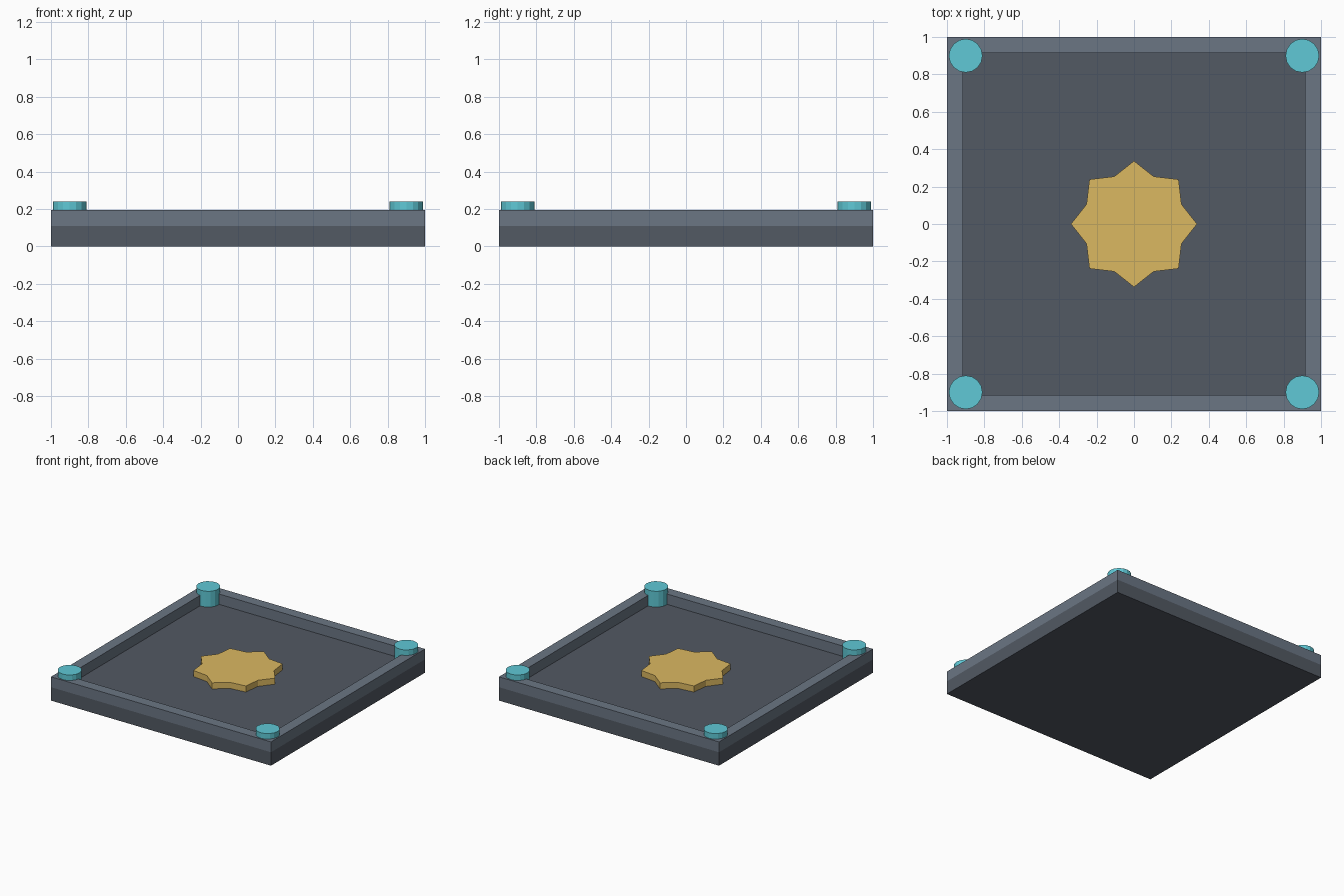
import bpy, bmesh
from math import pi, sin, cos

if "Cube" in bpy.data.objects:
    bpy.data.objects.remove(bpy.data.objects["Cube"])


def material(name, rgb):
    m = bpy.data.materials.new(name)
    m.diffuse_color = (*rgb, 1)
    m.use_nodes = True
    m.node_tree.nodes["Principled BSDF"].inputs["Base Color"].default_value = m.diffuse_color
    return m


def prism(name, outline, z0, z1, mat):
    """Extrude a flat outline from z0 up to z1."""
    bm = bmesh.new()
    base = bm.faces.new([bm.verts.new((x, y, z0)) for x, y in outline])
    top = bmesh.ops.extrude_face_region(bm, geom=[base], use_keep_orig=True)["geom"]
    verts = [v for v in top if isinstance(v, bmesh.types.BMVert)]
    bmesh.ops.translate(bm, verts=verts, vec=(0, 0, z1 - z0))
    bmesh.ops.recalc_face_normals(bm, faces=bm.faces)
    me = bpy.data.meshes.new(name)
    bm.to_mesh(me)
    bm.free()
    me.materials.append(mat)
    ob = bpy.data.objects.new(name, me)
    bpy.context.collection.objects.link(ob)
    return ob


def ring(radii, n, cx=0, cy=0):
    """n points round a centre, cycling through the given radii."""
    return [(cx + radii[i % len(radii)] * cos(2 * pi * i / n),
             cy + radii[i % len(radii)] * sin(2 * pi * i / n)) for i in range(n)]


def square(h):
    return [(-h, -h), (h, -h), (h, h), (-h, h)]


slab_mat = material("dark_slate", (0.085, 0.1, 0.125))
rim_mat = material("light_slate", (0.145, 0.18, 0.23))
post_mat = material("teal", (0.115, 0.58, 0.67))
star_mat = material("gold", (0.71, 0.48, 0.12))

# Floor slab
FLOOR, RIM_TOP, INNER = 0.11, 0.195, 0.913
prism("floor_slab", square(1), 0, FLOOR, slab_mat)

# Raised rim: a mitred square frame standing on the slab
bm = bmesh.new()
loops = [[bm.verts.new((x, y, z)) for x, y in square(h)]
         for h, z in ((1, FLOOR), (1, RIM_TOP), (INNER, RIM_TOP), (INNER, FLOOR))]
for a, b in zip(loops, loops[1:] + loops[:1]):
    for i in range(4):
        j = (i + 1) % 4
        bm.faces.new((a[i], a[j], b[j], b[i]))
bmesh.ops.recalc_face_normals(bm, faces=bm.faces)
me = bpy.data.meshes.new("rim")
bm.to_mesh(me)
bm.free()
me.materials.append(rim_mat)
bpy.context.collection.objects.link(bpy.data.objects.new("rim", me))

# Corner posts
for sx, side in ((-1, "left"), (1, "right")):
    for sy, end in ((-1, "front"), (1, "back")):
        prism(f"corner_post_{end}_{side}", ring([0.09], 16, 0.9 * sx, 0.9 * sy),
              FLOOR, 0.24, post_mat)

# Eight-pointed star emblem on the floor
prism("star_plate", ring([0.337, 0.275], 16), FLOOR, 0.16, star_mat)
